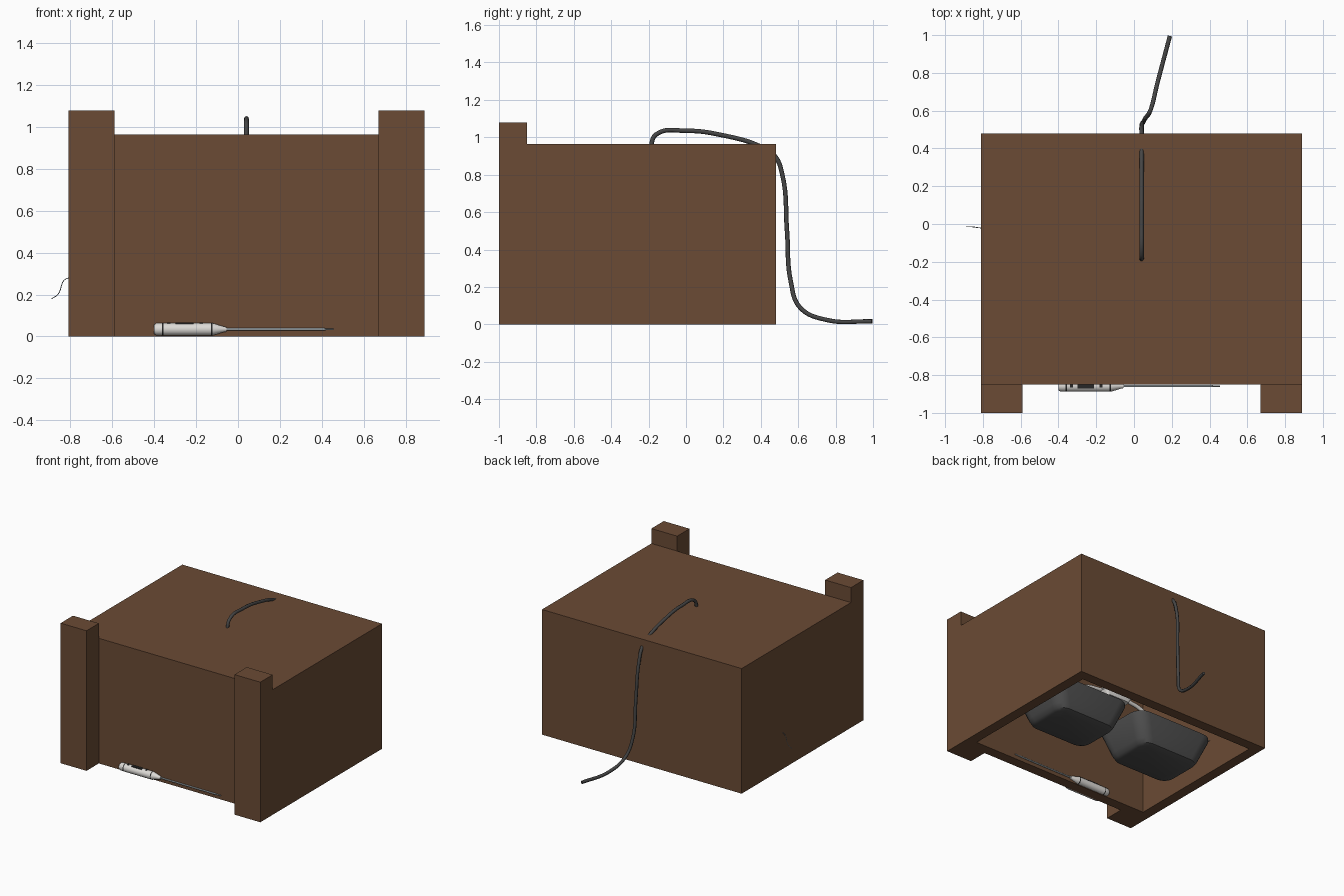
import bpy, bmesh, math
from mathutils import Matrix, Vector

cube = bpy.data.objects.get("Cube")
if cube:
    bpy.data.objects.remove(cube, do_unlink=True)


def material(name, color, rough=0.6):
    m = bpy.data.materials.new(name)
    m.use_nodes = True
    m.diffuse_color = (*color, 1)
    bsdf = m.node_tree.nodes["Principled BSDF"]
    bsdf.inputs["Base Color"].default_value = (*color, 1)
    bsdf.inputs["Roughness"].default_value = rough
    return m


WOOD = material("brown wood", (0.145, 0.07, 0.035))
SHELL = material("dark grey plastic", (0.075, 0.075, 0.075))
CABLE = material("cable charcoal", (0.06, 0.06, 0.06))
WHITE = material("off white plastic", (0.72, 0.70, 0.67))
STEEL = material("steel", (0.32, 0.36, 0.38))
BLACK = material("black trim", (0.02, 0.02, 0.02))


def finish(name, bm, mats, smooth=False):
    bmesh.ops.recalc_face_normals(bm, faces=bm.faces[:])
    me = bpy.data.meshes.new(name)
    bm.to_mesh(me)
    bm.free()
    for m in mats:
        me.materials.append(m)
    ob = bpy.data.objects.new(name, me)
    bpy.context.scene.collection.objects.link(ob)
    if smooth:
        bpy.ops.object.select_all(action='DESELECT')
        ob.select_set(True)
        bpy.context.view_layer.objects.active = ob
        bpy.ops.object.shade_smooth_by_angle(angle=math.radians(35))
    return ob


def box_bm(lo, hi):
    bm = bmesh.new()
    lo, hi = Vector(lo), Vector(hi)
    mat = Matrix.Translation((lo + hi) / 2) @ Matrix.Diagonal((*(hi - lo), 1))
    bmesh.ops.create_cube(bm, size=1, matrix=mat)
    return bm


def loft(bm, rings):
    """Skin a list of equal rings and cap both ends."""
    loops = [[bm.verts.new(p) for p in r] for r in rings]
    for a, b in zip(loops, loops[1:]):
        for i in range(len(a)):
            j = (i + 1) % len(a)
            bm.faces.new((a[i], a[j], b[j], b[i]))
    bm.faces.new(loops[0])
    bm.faces.new(loops[-1])


def tube(name, points, radius, mat):
    cu = bpy.data.curves.new(name, 'CURVE')
    cu.dimensions = '3D'
    cu.bevel_depth = radius
    cu.bevel_resolution = 2
    cu.use_fill_caps = True
    cu.resolution_u = 8
    sp = cu.splines.new('BEZIER')
    sp.bezier_points.add(len(points) - 1)
    for bp, p in zip(sp.bezier_points, points):
        bp.co = p
        bp.handle_left_type = bp.handle_right_type = 'AUTO'
    cu.materials.append(mat)
    ob = bpy.data.objects.new(name, cu)
    bpy.context.scene.collection.objects.link(ob)
    return ob


# Hollow cabinet, open underneath
bm = box_bm((-0.81, -0.85, 0), (0.89, 0.48, 0.963))
bm.faces.ensure_lookup_table()
bottom = min(bm.faces, key=lambda f: f.calc_center_median().z)
bmesh.ops.inset_region(bm, faces=[bottom], thickness=0.08, use_even_offset=True)
for v in bmesh.ops.extrude_discrete_faces(bm, faces=[bottom])["faces"][0].verts:
    v.co.z = 0.885
finish("cabinet", bm, [WOOD])

# Front posts
for side, x in (("right", -0.81), ("left", 0.67)):
    finish(side + "_front_post", box_bm((x, -1, 0), (x + 0.22, -0.85, 1.078)), [WOOD])


# Tapered rounded tubs under the cabinet
def rounded_ring(cx, cy, w, d, z, r, steps=5):
    pts = []
    for k, (sx, sy) in enumerate(((1, 1), (-1, 1), (-1, -1), (1, -1))):
        for i in range(steps + 1):
            a = math.pi / 2 * (k + i / steps)
            pts.append((cx + sx * (w / 2 - r) + r * math.cos(a),
                        cy + sy * (d / 2 - r) + r * math.sin(a), z))
    return pts


TUB = ((0.46, 0.32, 0.0, 0.06), (0.51, 0.37, 0.01, 0.08), (0.55, 0.40, 0.04, 0.09),
       (0.69, 0.48, 0.20, 0.10), (0.69, 0.48, 0.22, 0.10))
for side, x in (("right", -0.345), ("left", 0.425)):
    bm = bmesh.new()
    loft(bm, [rounded_ring(x, -0.18, w, d, z, r) for w, d, z, r in TUB])
    finish(side + "_tub", bm, [SHELL], True)

# Central bracket that joins tubs and cable
bm = bmesh.new()
loft(bm, [rounded_ring(0.04, -0.18, w, d, z, 0.02)
          for w, d, z in ((0.20, 0.12, 0.36), (0.24, 0.14, 0.40), (0.07, 0.07, 0.52))])
finish("bracket", bm, [WHITE], True)
for side, s in (("right", -1), ("left", 1)):
    tube(side + "_bracket_arm", [(0.04 + s * 0.08, -0.18, 0.42),
                                 (0.04 + s * 0.3, -0.18, 0.36),
                                 (0.04 + s * 0.38, -0.18, 0.2)], 0.015, WHITE)

# Power cable through the top and down the back
tube("power_cable", [(0.04, -0.185, 0.5), (0.04, -0.185, 0.96), (0.04, -0.16, 1.015),
                     (0.04, 0, 1.035), (0.04, 0.2, 1.01), (0.04, 0.4, 0.95),
                     (0.04, 0.475, 0.9), (0.04, 0.515, 0.8), (0.05, 0.54, 0.5),
                     (0.06, 0.56, 0.23), (0.09, 0.61, 0.09), (0.125, 0.75, 0.024),
                     (0.19, 0.995, 0.016)], 0.012, CABLE)

# Thin wire through the side wall
tube("side_wire", [(-0.62, -0.03, 0.2), (-0.74, -0.03, 0.26), (-0.82, -0.02, 0.275),
                   (-0.86, -0.015, 0.2), (-0.889, -0.015, 0.18)], 0.002, STEEL)


# Slim hand tool: turned handle, collars, shaft and buttons
HANDLE = ((-0.40, 0.022), (-0.39, 0.029), (-0.362, 0.03), (-0.355, 0.03), (-0.13, 0.03),
          (-0.122, 0.03), (-0.07, 0.014), (-0.055, 0.011))
SHAFT = ((-0.056, 0.006), (0.41, 0.006), (0.42, 0.004), (0.455, 0.004))


def turned(profile, y, z):
    bm = bmesh.new()
    loft(bm, [[(x, y + r * math.cos(i * math.pi / 10), z + r * math.sin(i * math.pi / 10))
               for i in range(20)] for x, r in profile])
    return bm


def hand_tool(prefix, y, z=0.034):
    bm = turned(HANDLE, y, z)
    for f in bm.faces:
        x = f.calc_center_median().x
        if -0.361 < x < -0.356 or -0.129 < x < -0.123:
            f.material_index = 1
    finish(prefix + "_handle", bm, [WHITE, BLACK], True)
    finish(prefix + "_shaft", turned(SHAFT, y, z), [STEEL], True)
    for label, x, half in (("rear", -0.33, 0.008), ("slide", -0.255, 0.043), ("fore", -0.175, 0.008)):
        w = 0.014 if label == "slide" else 0.008
        finish(prefix + "_" + label + "_button",
               box_bm((x - half, y - w, z + 0.024), (x + half, y + w, z + 0.032)), [BLACK])


hand_tool("outer_tool", -0.858)
hand_tool("inner_tool", -0.768)
